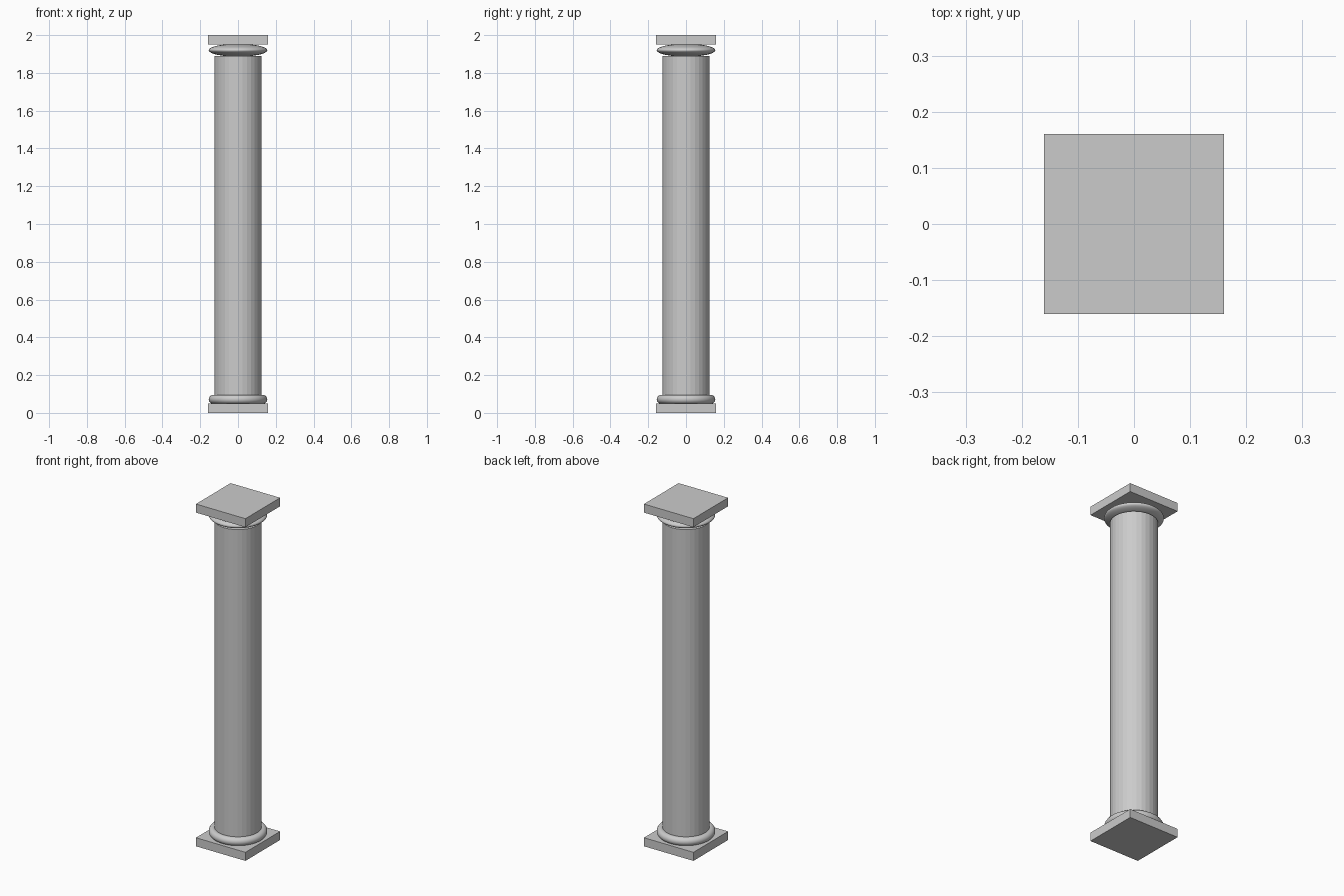
import bpy
from math import radians

if "Cube" in bpy.data.objects:
    bpy.data.objects.remove(bpy.data.objects["Cube"])


def slab(name, z0, z1, half):
    bpy.ops.mesh.primitive_cube_add(size=1, location=(0, 0, (z0 + z1) / 2))
    ob = bpy.context.object
    ob.name = name
    ob.scale = (2 * half, 2 * half, z1 - z0)
    bpy.ops.object.transform_apply(location=False, rotation=False, scale=True)


# Square plates at both ends
slab("plinth", 0.0, 0.05, 0.16)
slab("abacus", 1.95, 2.0, 0.16)

# Rounded ring at the foot
bpy.ops.mesh.primitive_torus_add(major_radius=0.131, minor_radius=0.024,
                                 major_segments=48, minor_segments=16,
                                 location=(0, 0, 0.072))
bpy.context.object.name = "base_ring"
bpy.ops.object.shade_smooth_by_angle(angle=radians(40))

# Straight shaft
bpy.ops.mesh.primitive_cylinder_add(vertices=32, radius=0.125, depth=1.84,
                                    location=(0, 0, 0.97))
bpy.context.object.name = "shaft"

# Flattened cushion under the top plate
bpy.ops.mesh.primitive_uv_sphere_add(segments=48, ring_count=24, radius=1,
                                     location=(0, 0, 1.92))
cushion = bpy.context.object
cushion.name = "capital_cushion"
cushion.scale = (0.155, 0.155, 0.034)
bpy.ops.object.transform_apply(location=False, rotation=False, scale=True)
bpy.ops.object.shade_smooth_by_angle(angle=radians(40))
